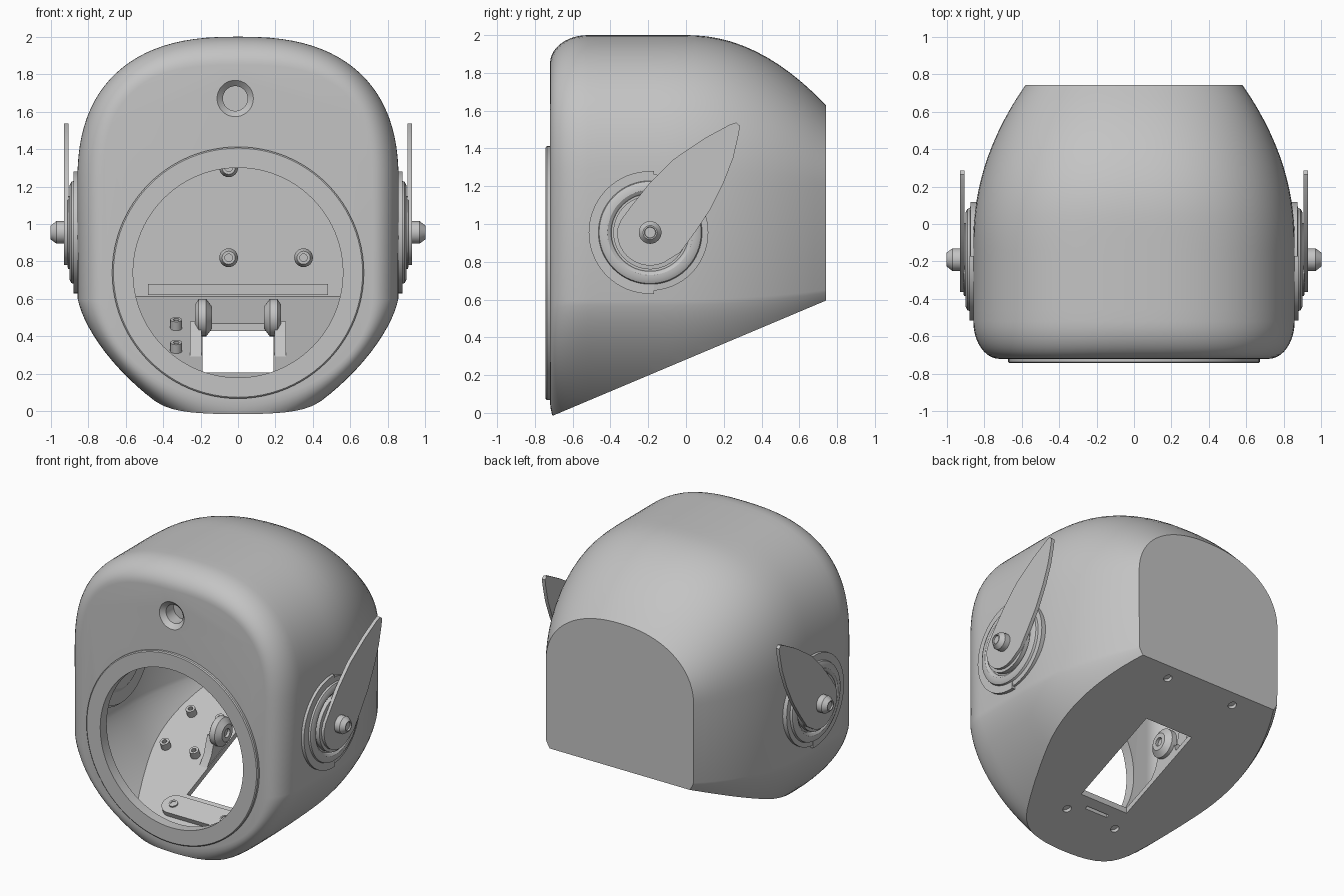
import bpy, bmesh
from math import sin, cos, pi, radians
from mathutils import Vector

if "Cube" in bpy.data.objects:
    bpy.data.objects.remove(bpy.data.objects["Cube"])

grey = bpy.data.materials.new("plain_grey")
grey.use_nodes = True
grey.diffuse_color = (0.55, 0.55, 0.55, 1)
grey.node_tree.nodes["Principled BSDF"].inputs["Base Color"].default_value = (0.55, 0.55, 0.55, 1)

FLOOR_N = Vector((0, -0.59, 1.4)).normalized()


def floor_z(y):
    return 0.59 * (y + 0.67) / 1.4


def smooth(ob):
    bpy.ops.object.select_all(action="DESELECT")
    ob.select_set(True)
    bpy.context.view_layer.objects.active = ob
    bpy.ops.object.shade_smooth_by_angle(angle=radians(30))


def loft(name, rings, closed=False, mirror=False, cut_z=None):
    """Skin a row of equal rings, capped at the ends or closed on itself."""
    bm = bmesh.new()
    vs = [[bm.verts.new(p) for p in ring] for ring in rings]
    pairs = list(zip(vs, vs[1:]))
    if closed:
        pairs.append((vs[-1], vs[0]))
    else:
        bm.faces.new(vs[0])
        bm.faces.new(vs[-1])
    for a, b in pairs:
        for i in range(len(a)):
            bm.faces.new((a[i - 1], a[i], b[i], b[i - 1]))
    if cut_z is not None:
        cut = bmesh.ops.bisect_plane(bm, geom=bm.verts[:] + bm.edges[:] + bm.faces[:],
                                     plane_co=(0, -0.67, cut_z), plane_no=FLOOR_N,
                                     clear_inner=True)
        edges = [e for e in cut["geom_cut"] if isinstance(e, bmesh.types.BMEdge)]
        bmesh.ops.contextual_create(bm, geom=edges)
    bmesh.ops.recalc_face_normals(bm, faces=bm.faces[:])
    me = bpy.data.meshes.new(name)
    bm.to_mesh(me)
    bm.free()
    me.materials.append(grey)
    ob = bpy.data.objects.new(name, me)
    bpy.context.collection.objects.link(ob)
    smooth(ob)
    if mirror:
        ob.modifiers.new("Mirror", "MIRROR")
    return ob


def lathe(name, profile, centre, axis, seg=48, **kw):
    """Turn (radius, height) points about an axis."""
    n = Vector(axis).normalized()
    u = n.orthogonal().normalized()
    v = n.cross(u)
    rings = [[Vector(centre) + n * h + (u * cos(2 * pi * i / seg) + v * sin(2 * pi * i / seg)) * r
              for i in range(seg)] for r, h in profile]
    return loft(name, rings, **kw)


def prism(name, outline, x0, x1, **kw):
    """Extrude a (y, z) outline along x."""
    return loft(name, [[(x, y, z) for y, z in outline] for x in (x0, x1)], **kw)


def spow(v, p):
    return (1 if v >= 0 else -1) * abs(v) ** p


def section(y, w, top, mid, low, n_top, n_low, seg=96):
    """Head outline: rounded roof, straight sides, tapering chin."""
    pts = []
    for i in range(seg):
        a = 2 * pi * i / seg
        c, s = cos(a), sin(a)
        n, base, h = (n_top, 1.2, top - 1.2) if s >= 0 else (n_low, mid, low)
        pts.append((w * spow(c, 2 / n), y, base + h * spow(s, 2 / n)))
    return pts


def head(name, d, cut_z):
    """Head volume, inset by d."""
    rings = []
    for i in range(10, -1, -1):
        a = pi / 2 * i / 10
        f = 1 - cos(a)
        rings.append(section(-0.52 - (0.2 - d) * sin(a), 0.858 - d - 0.14 * f,
                             2 - d - 0.15 * f, 0.62, 0.77 - d - 0.21 * f,
                             2.5 + 0.3 * f, 1.5 + 0.5 * f))
    end, steps = 0.742 - d, 20
    for i in range(1, steps + 1):
        y = -0.52 + (end + 0.52) * i / steps
        t = max(0, y + 0.1) / 0.84
        side = t ** 2.1
        roof = (max(0, y) / 0.74) ** 2.1
        rings.append(section(y, 0.858 - d - 0.277 * side, 2 - d - 0.37 * roof,
                             0.62 + 0.04 * side, 0.77 - d - 0.42 * side,
                             2.5 - 0.3 * t, 1.5))
    return loft(name, rings, cut_z=cut_z)


# Hollow head shell with face, lens, floor and screw openings
shell = head("head_shell", 0, 0)
slot_z = floor_z(-0.37)
cutters = [
    head("cut_inside", 0.05, 0.04),
    lathe("cut_face", [(0.56, 0), (0.56, 0.5)], (0, -1.1, 0.74), (0, 1, 0), seg=96),
    lathe("cut_lens", [(0.097, -0.1), (0.097, 0), (0.066, 0.03), (0.066, 0.15)],
          (-0.015, -0.72, 1.67), (0, 1, 0)),
    prism("cut_floor", [(-0.3, -0.2), (0.35, -0.2), (0.35, 0.6), (-0.3, 0.6)], -0.19, 0.19),
    prism("cut_slot", [(-0.38, slot_z - 0.1), (-0.36, slot_z - 0.1), (-0.36, slot_z + 0.02),
                       (-0.38, slot_z + 0.02)], -0.09, 0.09),
]
for x, y in ((-0.27, 0.66), (0.27, 0.66), (-0.2, -0.43), (0.2, -0.43)):
    cutters.append(lathe("cut_screw", [(0.028, -0.05), (0.028, 0.025)],
                         (x, y, floor_z(y)), FLOOR_N, seg=20))
for c in cutters:
    c.hide_render = True
    mod = shell.modifiers.new("Cut", "BOOLEAN")
    mod.operation, mod.solver, mod.object = "DIFFERENCE", "EXACT", c
    bpy.context.view_layer.objects.active = shell
    bpy.ops.object.modifier_apply(modifier=mod.name)
    bpy.data.objects.remove(c)
smooth(shell)

# Face ring and cup behind the lens opening
lathe("face_ring", [(0.56, 0), (0.672, 0), (0.672, 0.022), (0.665, 0.028), (0.56, 0.028)],
      (0, -0.715, 0.74), (0, -1, 0), seg=96, closed=True)
lathe("lens_cup", [(0.066, 0.07), (0.066, 0), (0.085, 0), (0.085, 0.08)],
      (-0.015, -0.675, 1.67), (0, 1, 0))

# Ear discs, fins and bolts
EY, EZ = -0.19, 0.955
ear = (0, EY, EZ)
lathe("ear_disc", [(0.308, 0.78), (0.308, 0.872), (0.275, 0.875), (0.27, 0.89), (0.25, 0.9),
                   (0.225, 0.9), (0.21, 0.89), (0.205, 0.878), (0.195, 0.878), (0.195, 0.908),
                   (0.18, 0.91)], ear, (1, 0, 0), seg=64, mirror=True)
half = [(EY + 0.02, EZ - 0.325), (EY + 0.02, EZ + 0.325)]
half += [(EY - 0.325 * sin(pi * i / 32), EZ + 0.325 * cos(pi * i / 32)) for i in range(33)]
prism("ear_half_plate", half, 0.8, 0.878, mirror=True)
fin = [(EY + 0.175 * cos(a), EZ + 0.175 * sin(a))
       for a in (radians(175 + 10 * i) for i in range(13))]
fin += [(-0.03, 0.85), (0.05, 0.96), (0.13, 1.08), (0.2, 1.22), (0.25, 1.35), (0.28, 1.48),
        (0.285, 1.52), (0.265, 1.537), (0.23, 1.525), (0.1, 1.455), (-0.07, 1.34),
        (-0.19, 1.22), (-0.29, 1.095), (-0.345, 1.02)]
prism("ear_fin", fin, 0.905, 0.93, mirror=True)
lathe("ear_bolt", [(0.06, 0.9), (0.06, 0.97), (0.037, 1.0), (0.03, 1.0), (0.028, 0.99)],
      ear, (1, 0, 0), seg=32, mirror=True)
lathe("ear_inner_boss", [(0.22, 0), (0.22, 0.08), (0.19, 0.1)], (-0.86, EY, EZ), (1, 0, 0),
      mirror=True)

# Brackets beside the floor opening
prism("bracket_leg", [(-0.1, 0.25), (0.2, 0.37), (0.16, 0.48), (0.02, 0.48), (-0.02, 0.36)],
      0.195, 0.255, mirror=True)
lathe("bracket_hub", [(0.03, 0.16), (0.03, 0.14), (0.06, 0.14), (0.1, 0.17), (0.1, 0.21),
                      (0.07, 0.23)], (0, 0.08, 0.5), (1, 0, 0), seg=32, mirror=True)

# Rail and posts on the back wall
prism("back_rail", [(0.64, 0.62), (0.71, 0.62), (0.71, 0.68), (0.64, 0.68)], -0.48, 0.48)
post = [(0.05, 0), (0.05, 0.07), (0.035, 0.1), (0.02, 0.1), (0.02, 0.06)]
for x, z in ((-0.05, 0.82), (0.35, 0.82), (-0.05, 1.3)):
    lathe("back_post", post, (x, 0.7, z), (0, -1, 0), seg=24)

# Posts on the floor
small = [(0.032, 0), (0.032, 0.06), (0.016, 0.06), (0.016, 0.03)]
for x in (-0.56, -0.33):
    for y in (0.0, 0.29):
        lathe("floor_post", small, (x, y, floor_z(y) + 0.03), FLOOR_N, seg=20)

# Rounded bar with two screws at the front of the floor
bar = []
along = Vector((0, FLOOR_N.z, -FLOOR_N.y))
for i in range(24):
    a = 2 * pi * (i + 0.5) / 24
    end = 0.2 if cos(a) > 0 else -0.2
    bar.append(Vector((end + 0.08 * cos(a), -0.42, floor_z(-0.42) + 0.035))
               + along * 0.08 * sin(a))
loft("floor_bar", [bar, [p + FLOOR_N * 0.04 for p in bar]])
for x in (-0.2, 0.2):
    lathe("bar_screw", [(0.03, 0), (0.03, 0.05), (0.018, 0.05), (0.018, 0.045)],
          (x, -0.42, floor_z(-0.42) + 0.035), FLOOR_N, seg=20)
